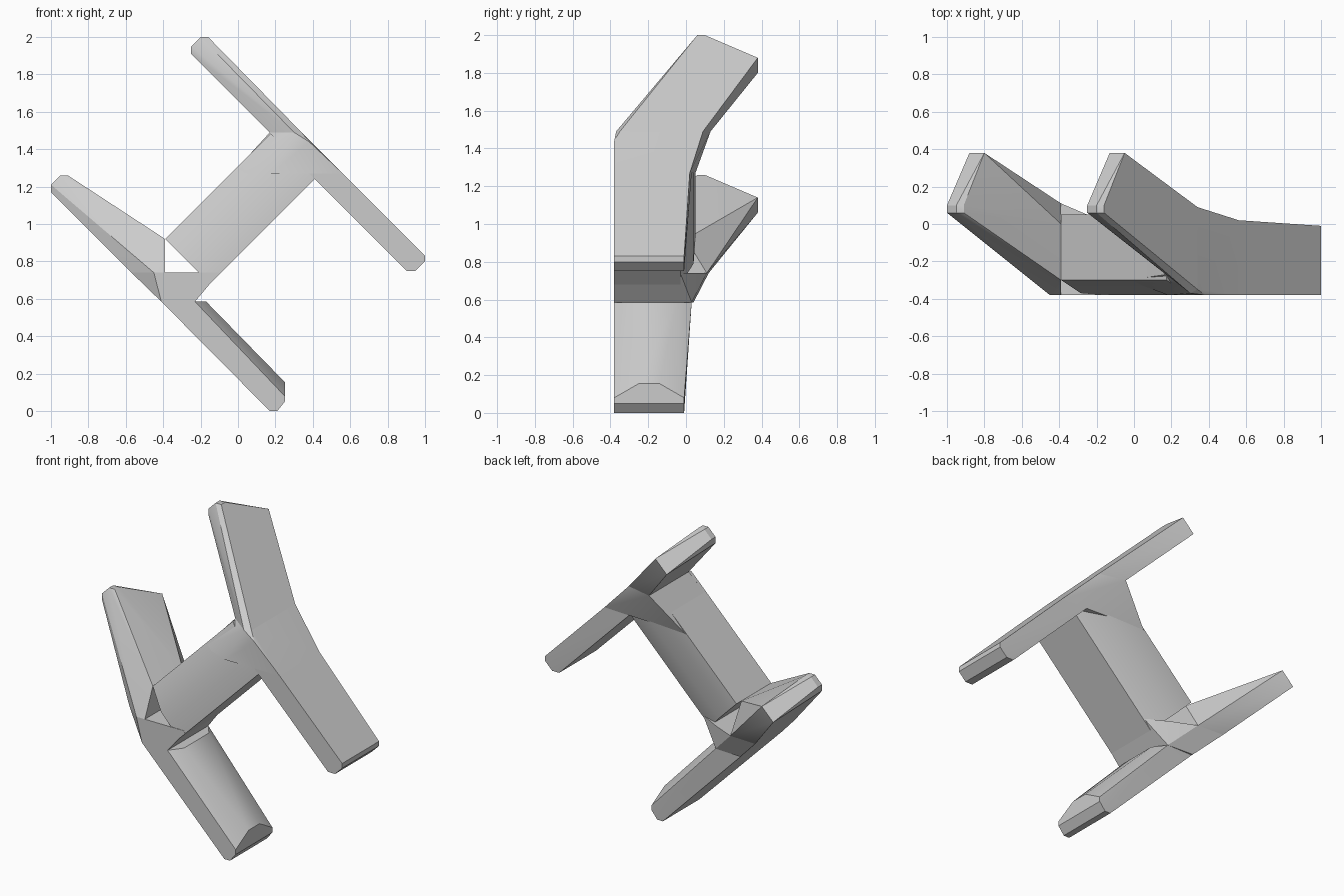
import bpy, bmesh
from mathutils import Vector

if "Cube" in bpy.data.objects:
    bpy.data.objects.remove(bpy.data.objects["Cube"])


def convex_part(name, points):
    """Faceted solid wrapped around a few corner points."""
    bm = bmesh.new()
    for p in points:
        bm.verts.new(p)
    res = bmesh.ops.convex_hull(bm, input=bm.verts[:])
    loose = [v for v in bm.verts if not v.link_faces]
    bmesh.ops.delete(bm, geom=loose, context='VERTS')
    bmesh.ops.dissolve_limit(bm, angle_limit=0.03, verts=bm.verts[:], edges=bm.edges[:])
    bmesh.ops.recalc_face_normals(bm, faces=bm.faces[:])
    me = bpy.data.meshes.new(name)
    bm.to_mesh(me)
    bm.free()
    ob = bpy.data.objects.new(name, me)
    bpy.context.collection.objects.link(ob)
    bpy.context.view_layer.objects.active = ob
    ob.select_set(True)
    bpy.ops.object.shade_smooth_by_angle(angle=0.45)
    ob.select_set(False)
    return ob


def at_z(z, xy):
    """Corners of a horizontal seam."""
    return [(x, y, z) for x, y in xy]


def span_y(y0, y1, xz):
    """Sweep x/z points between two depths."""
    return [(x, y, z) for x, z in xz for y in (y0, y1)]


# Rounded tip shared by both raised arms
arm_tip = (span_y(0.06, 0.10, [(-0.16, 2.0), (-0.20, 2.0), (-0.25, 1.95), (-0.25, 1.91)])
           + [(-0.05, 0.38, 1.88), (-0.13, 0.38, 1.80)])

# Right plate: raised arm, shoulder, straight leg
shoulder_top = at_z(1.49, [(0.34, -0.35), (0.30, -0.37), (0.17, -0.27), (0.17, 0.13), (0.34, 0.09)])
convex_part("right_upper_arm", arm_tip + shoulder_top)
shoulder_low = at_z(1.27, [(0.56, -0.38), (0.56, 0.02), (0.38, 0.03), (-0.03, 0.05),
                           (-0.03, -0.30), (0.18, -0.38)])
convex_part("right_shoulder", shoulder_top + shoulder_low + [(0.38, -0.38, 1.44)])
convex_part("right_lower_leg",
            at_z(1.27, [(0.56, -0.38), (0.56, 0.02), (0.38, -0.38), (0.38, 0.03)])
            + span_y(-0.38, -0.01, [(1.0, 0.83), (1.0, 0.80), (0.95, 0.75), (0.90, 0.75)]))

# Diagonal crossbar with a slanted hexagonal section (v = z - x, y)
section = [(1.31, -0.30), (1.10, -0.37), (0.83, -0.38), (0.83, -0.03), (1.05, 0.04), (1.31, 0.05)]
convex_part("crossbar", [((s - v) / 2, y, (s + v) / 2) for s in (0.53, 1.66) for v, y in section])

# Left plate: raised arm with thick root, hip, thicker leg
shift = Vector((-0.75, 0, -0.74))
hip_back = [(-0.57, -0.28), (-0.45, -0.38), (-0.39, 0.11), (-0.57, 0.12)]
convex_part("left_upper_arm",
            [Vector(p) + shift for p in arm_tip]
            + at_z(0.74, hip_back + [(-0.39, -0.38)])
            + at_z(0.92, [(-0.39, -0.30), (-0.39, 0.0)]))
convex_part("left_hip",
            at_z(0.74, hip_back + [(-0.10, -0.38), (-0.10, -0.03), (-0.25, 0.05)])
            + at_z(0.585, [(-0.41, -0.38), (-0.23, -0.38), (-0.23, 0.03), (-0.41, 0.04)]))
convex_part("left_lower_leg",
            at_z(0.585, [(-0.41, -0.38), (-0.23, -0.38), (-0.17, -0.30), (-0.17, -0.05),
                         (-0.23, 0.03), (-0.41, 0.03)])
            + span_y(-0.38, -0.01, [(0.17, 0.0), (0.21, 0.0), (0.25, 0.05), (0.25, 0.08)])
            + span_y(-0.25, -0.14, [(0.25, 0.155)]))
